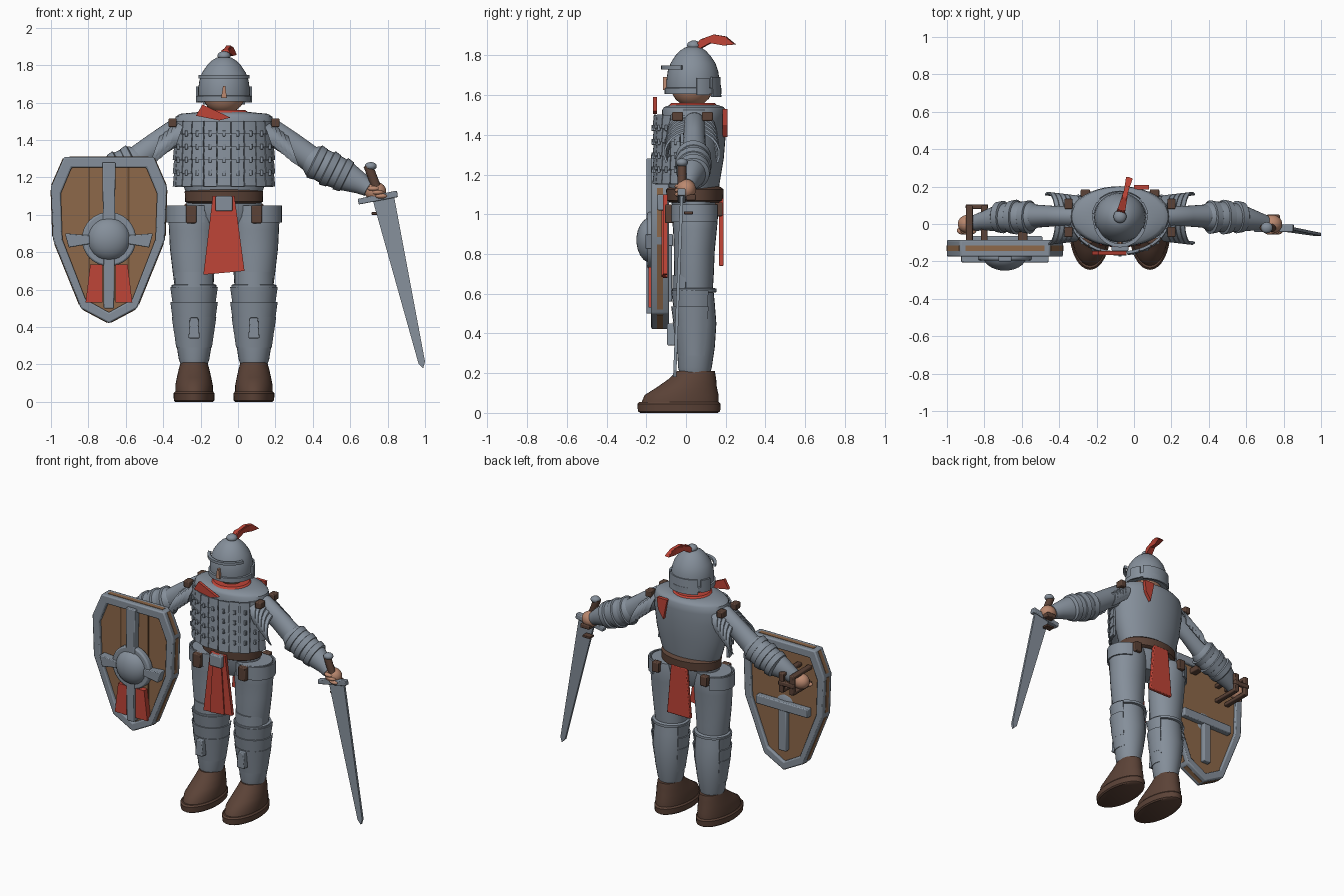
import bpy, bmesh, math
from mathutils import Vector

if "Cube" in bpy.data.objects:
    bpy.data.objects.remove(bpy.data.objects["Cube"])

CX = -0.075  # body centre line


def mat(name, rgb):
    m = bpy.data.materials.new(name)
    m.diffuse_color = (*rgb, 1)
    m.use_nodes = True
    m.node_tree.nodes["Principled BSDF"].inputs["Base Color"].default_value = m.diffuse_color
    return m


STEEL = mat("steel", (0.235, 0.275, 0.325))
LEATHER = mat("leather", (0.105, 0.055, 0.038))
WOOD = mat("wood", (0.27, 0.14, 0.068))
GROOVE = mat("dark_wood", (0.13, 0.065, 0.03))
RED = mat("red_cloth", (0.52, 0.058, 0.038))
SKIN = mat("skin", (0.50, 0.25, 0.16))


def make(name, verts, faces, m, smooth=True, bevel=0):
    me = bpy.data.meshes.new(name)
    me.from_pydata(verts, [], faces)
    bm = bmesh.new()
    bm.from_mesh(me)
    bmesh.ops.recalc_face_normals(bm, faces=bm.faces)
    bm.to_mesh(me)
    bm.free()
    me.materials.append(m)
    ob = bpy.data.objects.new(name, me)
    bpy.context.collection.objects.link(ob)
    if bevel:
        b = ob.modifiers.new("bevel", 'BEVEL')
        b.width, b.segments = bevel, 2
    if smooth:
        bpy.ops.object.select_all(action='DESELECT')
        ob.select_set(True)
        bpy.context.view_layer.objects.active = ob
        bpy.ops.object.shade_smooth_by_angle(angle=math.radians(40))
    return ob


def loft(name, rings, m, n=28):
    """Elliptical rings (x, y, z, ra, rb) along a path; rb lies along y."""
    cs = [Vector(r[:3]) for r in rings]
    path = cs[-1] - cs[0]
    flat = abs(path.z) > 3 * abs(path.x)
    V, F = [], []
    for i, r in enumerate(rings):
        t = cs[min(i + 1, len(cs) - 1)] - cs[max(i - 1, 0)]
        t = Vector((0, 0, 1)) if flat else t.normalized()
        b = (Vector((0, 1, 0)) - t * t.y).normalized()
        a = b.cross(t)
        for k in range(n):
            w = math.tau * k / n
            V.append(cs[i] + a * r[3] * math.cos(w) + b * r[4] * math.sin(w))
    for i in range(len(rings) - 1):
        for k in range(n):
            q = (k + 1) % n
            F.append((i * n + k, i * n + q, i * n + n + q, i * n + n + k))
    F += [tuple(range(n)), tuple(range(len(V) - n, len(V)))]
    return make(name, V, F, m)


def ball(name, c, r, m):
    return loft(name, [(c[0], c[1], c[2] + r[2] * math.sin(a), r[0] * math.cos(a), r[1] * math.cos(a))
                       for a in (math.radians(-88 + 16 * i) for i in range(12))], m)


def prism(name, outline, lo, hi, m, axis='y', bevel=0):
    """Outline in xz extruded along y, or in yz extruded along x."""
    n = len(outline)
    put = (lambda p, d: (p[0], d, p[1])) if axis == 'y' else (lambda p, d: (d, p[0], p[1]))
    V = [put(p, d) for d in (lo, hi) for p in outline]
    F = [tuple(range(n)), tuple(range(n, 2 * n))]
    F += [(i, (i + 1) % n, n + (i + 1) % n, n + i) for i in range(n)]
    return make(name, V, F, m, bool(bevel), bevel)


def box(name, x0, x1, y0, y1, z0, z1, m, bevel=0.006):
    return prism(name, [(x0, z0), (x1, z0), (x1, z1), (x0, z1)], y0, y1, m, 'y', bevel)


def arc(name, c, rx, ry, a0, a1, h, th, m, seg=10, tilt=0, flare=0, up=True):
    """Curved plate of height h; up=True wraps around z, otherwise arches over an arm."""
    V, F = [], []
    for i in range(seg + 1):
        w = math.radians(a0 + (a1 - a0) * i / seg)
        for d, e in ((0, 0), (th, 0), (th + flare, 1), (flare, 1)):
            u, v = (rx + d) * math.sin(w), (ry + d) * math.cos(w)
            V.append((c[0] + u, c[1] - v, c[2] + h * (1 - e)) if up else
                     (c[0] + h * e - tilt * v, c[1] + u, c[2] + v - 0.6 * abs(h) * e))
    for i in range(seg):
        for k in range(4):
            q = (k + 1) % 4
            F.append((i * 4 + k, i * 4 + q, i * 4 + 4 + q, i * 4 + 4 + k))
    F += [(0, 1, 2, 3), tuple(seg * 4 + k for k in range(4))]
    return make(name, V, F, m)


# Torso, hips and belt
loft("torso", [(CX, .04, z, a, b) for z, a, b in
               [(1.09, .19, .12), (1.16, .22, .13), (1.28, .25, .15), (1.40, .265, .16), (1.48, .27, .162),
                (1.525, .258, .16), (1.54, .235, .15), (1.55, .13, .12)]], STEEL, 40)
loft("hips", [(CX, .045, .93, .14, .08), (CX, .045, .99, .2, .11), (CX, .045, 1.08, .2, .12)], STEEL)
loft("belt", [(CX, .045, z, a, a - .065) for z, a in
              [(1.06, .19), (1.07, .208), (1.125, .21), (1.14, .19)]], LEATHER, 36)
loft("neck_scarf", [(CX, .035, 1.53, .15, .14), (CX, .035, 1.56, .115, .11)], RED)

# Lamellar front plates in overlapping rows
arc("plate_backing", (CX, .04, 1.15), .255, .187, -85, 85, .345, .008, STEEL, 24)
for r in range(5):
    for k in range(11):
        a = -86 + k * 15.64
        arc("lamellar_plate", (CX, .04, 1.152 + r * .07 + (k % 2) * .003), .258, .192, a + .5, a + 15,
            .068, .01, STEEL, 3, flare=.007)
    if r:
        for k in range(-4, 5):
            a = math.radians(k * 15.64)
            x, y = CX + .276 * math.sin(a), .04 - .21 * math.cos(a)
            box("lamellar_tie", x - .008, x + .008, y - .004, y + .01, 1.14 + r * .07, 1.17 + r * .07, STEEL, .002)

# Cloth panels, buckle and scarf ends
for k in range(4):
    t, b = -.135 + k * .029, -.185 + k * .055
    y = -.128 + .008 * abs(k - 1.5)
    prism("front_cloth_fold", [(b, .68 + .005 * k), (b + .055, .685 + .005 * k), (t + .029, 1.1), (t, 1.1)],
          y, y + .022, RED)
prism("back_cloth", [(-.165, .74), (.015, .74), (-.015, 1.08), (-.135, 1.08)], .165, .19, RED, 'y', .005)
box("buckle", -.12, -.03, -.145, -.1, 1.02, 1.1, STEEL)
prism("front_scarf", [(-.225, 1.53), (-.19, 1.59), (-.04, 1.52), (-.1, 1.505)], -.165, -.145, RED)
prism("back_scarf", [(0, 1.53), (.08, 1.53), (.07, 1.45), (.03, 1.39)], .185, .208, RED)

# Head and helmet
ball("head", (CX, .03, 1.655), (.118, .11, .115), SKIN)
loft("helmet", [(CX, .035, z, a, a * .97) for z, a in
                [(1.615, .136), (1.64, .138), (1.68, .137), (1.72, .131), (1.76, .117), (1.80, .09),
                 (1.825, .065), (1.84, .04), (1.846, .01)]], STEEL, 36)
loft("helmet_band", [(CX, .035, z, a, a * .97) for z, a in
                     [(1.605, .13), (1.605, .147), (1.635, .147), (1.64, .13)]], STEEL, 36)
ball("helmet_knob", (CX, .04, 1.85), (.035, .035, .025), STEEL)
arc("brow_ridge", (CX, .035, 1.73), .127, .14, -68, 68, .018, .02, STEEL, 16)
arc("neck_guard", (CX, .035, 1.59), .14, .125, 135, 225, .1, .013, STEEL, 12, flare=.005)
for s in (-1, 1):
    arc("cheek_guard", (CX, .035, 1.6), .14, .13, s * 98, s * 126, .085, .012, STEEL, 5)
prism("nose", [(-.09, 1.625), (-.06, 1.625), (-.068, 1.69), (-.08, 1.69)], -.116, -.09, SKIN)
for k in (-1, 0, 1):
    p = prism("plume", [(0, -.01), (.03, .03), (.1, .055 - abs(k) * .01), (.16, .045), (.21, .005),
                        (.15, 0), (.08, .012), (.02, -.02)],
              -.012 + k * .012, .012 + k * .012, RED, 'x')
    p.location = (CX, .045, 1.85)
    p.rotation_euler.z = math.radians(-14 + 5 * k)

for s in (-1, 1):
    def X(x):
        return CX + s * (x - CX)

    # Legs and boots
    L = CX + s * .16
    loft("boot_sole", [(L, -.035, z, a, b) for z, a, b in
                       [(0, .1, .195), (.008, .108, .207), (.045, .11, .21), (.055, .102, .2)]], LEATHER, 32)
    loft("boot", [(L, cy, z, a, b) for cy, z, a, b in
                  [(-.03, .05, .1, .195), (-.022, .09, .1, .186), (.005, .13, .092, .15),
                   (.032, .17, .083, .12), (.05, .21, .072, .095)]], LEATHER, 32)
    loft("shin_armour", [(L, y, z, a, b) for y, z, a, b in
                         [(.045, .2, .072, .078), (.045, .23, .082, .085), (.05, .33, .098, .095),
                          (.048, .45, .113, .105), (.045, .55, .112, .1), (.042, .63, .105, .095)]], STEEL)
    for z, a in ((.29, .1), (.37, .112), (.45, .12), (.53, .12)):
        arc("greave_band", (L, .045, z), a, a - .008, -125, 125, .085, .008, STEEL, 18, flare=-.012)
    loft("knee_ring", [(L, .042, z, a, a - .008) for z, a in
                       [(.605, .105), (.608, .12), (.625, .12), (.63, .105)]], STEEL)
    arc("knee_plate", (L, .045, .6), .1, .1, -65, 65, .095, .012, STEEL, 10)
    prism("greave_buckle", [(L - .03, .34), (L + .03, .34), (L + .022, .45), (L - .022, .45)],
          -.095, -.055, STEEL, 'y', .005)
    loft("thigh", [(L + s * o, y, z, a, b) for o, y, z, a, b in
                   [(0, .04, .62, .104, .095), (.003, .04, .7, .112, .1), (.005, .042, .82, .124, .103),
                    (.006, .045, .92, .128, .11), (.007, .045, 1.0, .131, .117), (.007, .045, 1.05, .12, .11)]], STEEL)
    arc("hip_plate", (L + s * .012, .045, .96), .128, .112, -s * 30, s * 160, .09, .01, STEEL, 14)
    box("pouch", CX + s * .175 - .028, CX + s * .175 + .028, -.105, -.055, .955, 1.05, LEATHER)
    box("side_pouch", X(.11) - .025, X(.11) + .025, .145, .185, .99, 1.06, LEATHER)

    # Arms
    loft("upper_arm", [(X(x), .042, z, a, b) for x, z, a, b in
                       [(.12, 1.47, .05, .05), (.17, 1.45, .07, .058), (.28, 1.38, .067, .055),
                        (.38, 1.305, .07, .062), (.42, 1.28, .07, .065)]], STEEL)
    loft("forearm", [(X(x), y, z, a, b) for x, y, z, a, b in
                     [(.37, .04, 1.305, .06, .06), (.40, .04, 1.29, .086, .078), (.5, .038, 1.24, .09, .083),
                      (.58, .03, 1.205, .08, .07), (.66, .015, 1.165, .056, .05), (.7, .005, 1.14, .045, .043)]], STEEL)
    for x, z, a in ((.42, 1.28, .09), (.49, 1.245, .093), (.56, 1.214, .087)):
        loft("arm_band", [(X(x - .02), .037, z + .01, a - .015, a - .02), (X(x - .012), .037, z + .006, a + .006, a),
                          (X(x + .02), .037, z - .01, a, a - .006), (X(x + .03), .037, z - .015, a - .02, a - .025)], STEEL)
    ball("hand", (X(.735), 0, 1.125), (.058, .05, .052), SKIN)
    for k in range(3):
        ball("finger", (X(.725 + k * .02), -.035, 1.14 - k * .02), (.033, .022, .014), SKIN)

    # Shoulder lames and straps
    for k in range(5):
        arc("shoulder_lame", (X(.165 + k * .025), .03, 1.415 - k * .021), .115 + .003 * k, .105, -112, 112,
            s * .045, .01, STEEL, 14, tilt=s * .35, flare=.006, up=False)
    for y in (-.07, .08):
        box("shoulder_strap", X(.2) - .022, X(.2) + .022, y, y + .055, 1.47, 1.515, LEATHER)

# Sword
d = lambda t: (.695 + .065 * t, -.02, 1.265 - .17 * t)
loft("sword_grip", [(*d(t), .025, .022) for t in (0, .3, .6, 1)] , LEATHER, 16)
ball("pommel", (.71, -.02, 1.26), (.032, .03, .022), STEEL)
prism("cross_guard", [(.645, 1.055), (.855, 1.095), (.85, 1.13), (.64, 1.085)], -.042, -.002, STEEL, 'y', .005)
bl = prism("blade", [(.72, 1.08), (.835, 1.095), (1, .215), (.99, .18), (.965, .205)], -.01, .006, STEEL)
for v in bl.data.vertices:
    v.co.y -= .02 + .035 * (1.08 - v.co.z) / .9
box("grip_wrap", .715, .775, -.01, .035, 1.0, 1.015, LEATHER, .003)
box("hand_strap", .71, .78, .0, .05, 1.07, 1.1, LEATHER)

# Shield board and rim
SX, SZ = -.69, .87
half = [(.24, 1.31), (.31, 1.15), (.30, .87), (.15, .50), (0, .42)]
outer = [(SX + x, z) for x, z in half] + [(SX - x, z) for x, z in half[-2::-1]]
inner = [(SX + (x - SX) * .83, SZ + (z - SZ) * .87) for x, z in outer]
prism("shield_board", inner, -.152, -.105, WOOD)
n = len(outer)
V = [(x, y, z) for y in (-.175, -.085) for loop in (outer, inner) for x, z in loop]
F = []
for i in range(n):
    q = (i + 1) % n
    for a, b in ((0, n), (n, 3 * n), (3 * n, 2 * n), (2 * n, 0)):
        F.append((a + i, a + q, b + q, b + i))
make("shield_rim", V, F, STEEL, True, .008)
for i in range(n):
    (x0, z0), (x1, z1) = outer[i], outer[(i + 1) % n]
    p, e = Vector((x0, z0)), Vector((x1 - x0, z1 - z0))
    o = Vector((-e.y, e.x)).normalized() * .003
    pts = [p + e * .06 + o, p + e * .94 + o, p + e * .94 - o, p + e * .06 - o]
    prism("rim_inlay", [tuple(q) for q in pts], -.145, -.115, WOOD)

# Shield decoration
for x in (-.795, -.585):
    box("plank_groove", x - .005, x + .005, -.155, -.15, .56, 1.26, GROOVE, 0)
for s in (-1, 1):
    prism("red_panel", [(SX + s * .035, .53), (SX + s * .125, .53), (SX + s * .1, .735), (SX + s * .035, .735)],
          -.19, -.15, RED)
    prism("cross_arm", [(SX + s * .1, .89), (SX + s * .22, .90), (SX + s * .235, .9), (SX + s * .215, .825),
                        (SX + s * .1, .845)], -.205, -.15, STEEL, 'y', .005)
prism("cross_upright", [(SX - .035, 1.28), (SX + .035, 1.28), (SX + .028, .5), (SX - .028, .5)],
      -.2, -.15, STEEL, 'y', .005)
circle = lambda r: [(SX + r * math.cos(math.tau * i / 32), SZ + r * math.sin(math.tau * i / 32)) for i in range(32)]
prism("boss_ring", circle(.145), -.195, -.15, STEEL, 'y', .01)
ball("boss", (SX, -.17, SZ), (.118, .08, .118), STEEL)

# Shield back braces and arm straps
box("brace_bar", -.89, -.49, -.107, -.065, .84, .9, STEEL)
box("brace_upright", -.72, -.66, -.107, -.07, .56, .85, STEEL)
for x in (-.88, -.80):
    box("strap_back", x - .018, x + .018, .075, .1, 1.06, 1.19, LEATHER)
    for z in (1.06, 1.17):
        box("strap_side", x - .018, x + .018, -.11, .1, z, z + .025, LEATHER)
box("strap_joiner", -.9, -.78, .08, .105, 1.11, 1.14, LEATHER)
box("forearm_strap", -.62, -.57, -.11, -.03, 1.2, 1.24, LEATHER)
